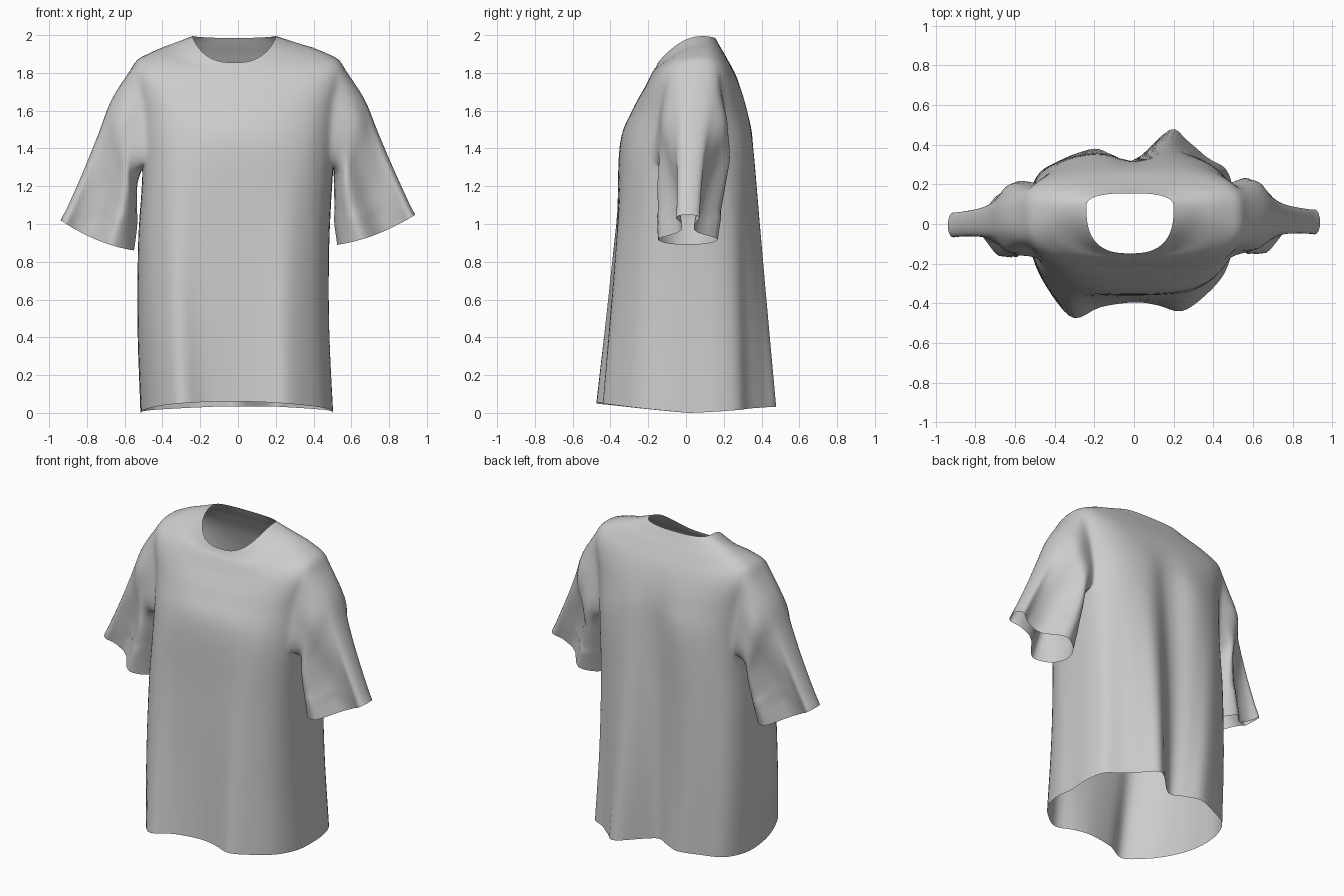
import bpy, bmesh
from math import sin, cos, pi, atan2, exp
from mathutils import Vector

if "Cube" in bpy.data.objects:
    bpy.data.objects.remove(bpy.data.objects["Cube"])

COLS, SUB = 96, 6


def spow(v, p):
    return (1 if v >= 0 else -1) * abs(v) ** p


def catmull(a, b, c, d, t):
    return 0.5 * (2 * b + (c - a) * t + (2 * a - 5 * b + 4 * c - d) * t * t
                  + (3 * b - a - 3 * c + d) * t ** 3)


def spline(keys, n):
    """Open smooth curve through the keys, n steps per span."""
    k = [2 * keys[0] - keys[1]] + keys + [2 * keys[-1] - keys[-2]]
    out = [catmull(*k[i:i + 4], s / n) for i in range(len(keys) - 1) for s in range(n)]
    return out + [keys[-1]]


def height(s, zf, zs, zb, e=1.5):
    return zs + ((zb if s > 0 else zf) - zs) * abs(s) ** e


def ring(a, yf, yc, yb, zf, zs, zb, cx=0, p=.62, e=1.5, dent=0):
    """Rounded-box horizontal loop whose height varies front / side / back."""
    pts = []
    for j in range(COLS):
        th = 2 * pi * j / COLS
        s, c = sin(th), cos(th)
        x = cx + a * spow(c, 0.75)
        y = yc + ((yb - yc) if s > 0 else (yc - yf)) * spow(s, p)
        if s > 0:
            y -= dent * exp(-(x / .11) ** 2)
        pts.append(Vector((x, y, height(s, zf, zs, zb, e))))
    return pts


# wavy hem outline, counter-clockwise from the right side
HEM = [(.5, .02), (.5, .16), (.465, .275), (.37, .335), (.27, .42), (.18, .475),
       (0, .315), (-.1, .345), (-.2, .38), (-.33, .335), (-.455, .27), (-.51, .15),
       (-.515, .02), (-.505, -.12), (-.465, -.26), (-.40, -.38), (-.3, -.475), (-.17, -.42),
       (0, -.395), (.12, -.41), (.24, -.44), (.36, -.36), (.455, -.25), (.5, -.11)]
hem = []
for j in range(COLS):
    i, t = divmod(j, 4)
    q = [Vector((*HEM[(i + o) % 24], 0)) for o in (-1, 0, 1, 2)]
    p = catmull(*q, t / 4)
    p.z = height(sin(2 * pi * j / COLS), .06, .0, .035, 1.2)
    hem.append(p)

# torso loops from hem to neck
chest = ring(.505, -.35, .02, .365, 1.42, 1.30, 1.42, dent=.05)
mix = lambda f: [p.lerp(q, f) - Vector((.02, 0, 0)) for p, q in zip(hem, chest)]
keys = [hem, mix(.35), mix(.7), chest,
        ring(.52, -.285, .03, .33, 1.60, 1.58, 1.60, dent=.02),
        ring(.56, -.215, .05, .275, 1.73, 1.83, 1.76),
        ring(.46, -.18, .07, .215, 1.80, 1.91, 1.88, e=1.2),
        ring(.335, -.16, .085, .18, 1.83, 1.955, 1.94, -.01, .75, 1.2),
        ring(.22, -.148, .085, .155, 1.855, 1.995, 1.985, -.02, .75)]
columns = [spline([k[j] for k in keys], SUB) for j in range(COLS)]
ROWS = len(columns[0])

bm = bmesh.new()
grid = [[bm.verts.new(p) for p in col] for col in columns]
R0, R1, HALF = 3 * SUB, 5 * SUB, 6          # armhole extent in rows / columns
for j in range(COLS):
    side = (j + HALF) % (COLS // 2)
    for r in range(ROWS - 1):
        if side < 2 * HALF and R0 <= r < R1:
            continue
        k = (j + 1) % COLS
        bm.faces.new((grid[j][r], grid[k][r], grid[k][r + 1], grid[j][r + 1]))

# sleeve sections: outer x,z, inner x,z, half width, y centre, pinch, ripple
SLEEVE = [(.67, 1.67, .505, 1.20, .20, .045, .1, .05),
          (.74, 1.50, .505, 1.10, .195, .03, .45, .07),
          (.83, 1.29, .51, 1.00, .185, .02, .8, .04),
          (.94, 1.05, .525, .89, .175, .01, 1, 0)]


def sleeve_point(sec, phi, sx):
    ox, oz, ix, iz, hw, yc, pinch, rip = sec
    u = (1 - cos(phi)) / 2
    e = min(max((u - .36) / .36, 0), 1)
    flare = .2 + .7 * exp(-(u / .12) ** 2) + .8 * e * e * (3 - 2 * e)
    f = (1 - pinch) + pinch * flare + rip * cos(6 * phi)
    drop = .025 * pinch * sin(phi) ** 2 + (.03 * pinch if sx < 0 else 0)
    y = yc + hw * f * sin(phi) - (.015 if sx < 0 else 0)
    x = ox + (ix - ox) * u + (.025 * u if sx < 0 else 0)
    return Vector((sx * x, y, oz + (iz - oz) * u - drop))


# sleeves grow out of the armhole edges
for sx, base in ((1, 0), (-1, COLS // 2)):
    lo, hi = base - HALF, base + HALF
    loop = [grid[j % COLS][R0] for j in range(lo, hi)]
    loop += [grid[hi % COLS][r] for r in range(R0, R1)]
    loop += [grid[j % COLS][R1] for j in range(hi, lo, -1)]
    loop += [grid[lo % COLS][r] for r in range(R1, R0, -1)]
    strips = []
    for v in loop:
        phi = atan2((v.co.y - .03) / .19, (v.co.z - 1.56) / .27)
        path = spline([v.co.copy()] + [sleeve_point(s, phi, sx) for s in SLEEVE], 8)
        strips.append([v] + [bm.verts.new(p) for p in path[1:]])
    for a, b in zip(strips, strips[1:] + strips[:1]):
        for r in range(len(a) - 1):
            bm.faces.new((a[r], b[r], b[r + 1], a[r + 1]))

# soften the armhole join
seam = [v for v in bm.verts if not v.is_boundary and abs(v.co.x) > .4 and v.co.z > 1.05]
for _ in range(4):
    bmesh.ops.smooth_vert(bm, verts=seam, factor=.5, use_axis_x=True, use_axis_y=True, use_axis_z=True)
bmesh.ops.recalc_face_normals(bm, faces=bm.faces)

mesh = bpy.data.meshes.new("tee_shirt")
bm.to_mesh(mesh)
bm.free()
shirt = bpy.data.objects.new("tee_shirt", mesh)
bpy.context.collection.objects.link(shirt)
for poly in mesh.polygons:
    poly.use_smooth = True
